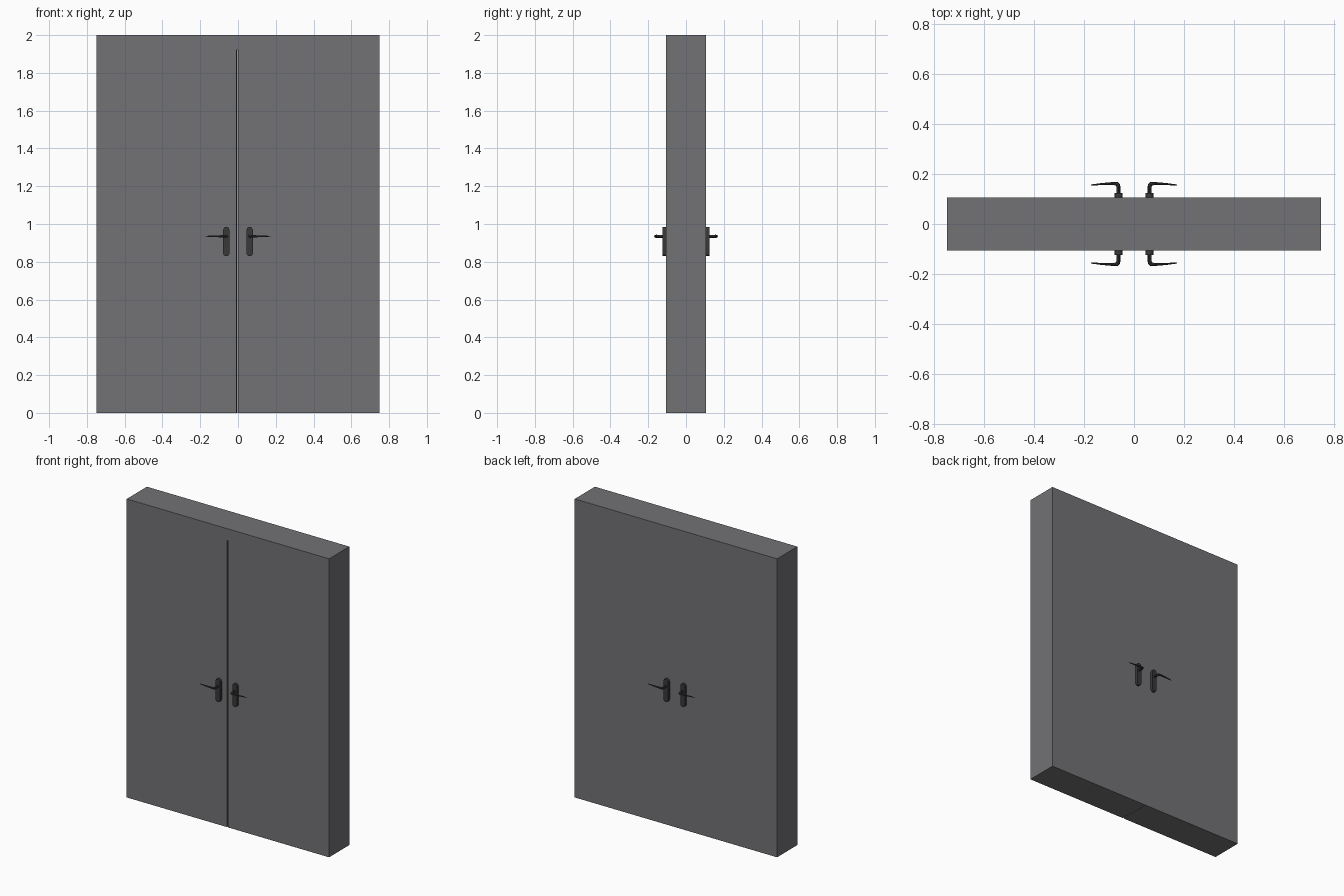
import bpy, bmesh, math
from mathutils import Vector

if "Cube" in bpy.data.objects:
    bpy.data.objects.remove(bpy.data.objects["Cube"])

D = 0.107            # half depth of the door set
OPEN_X, OPEN_Z = 0.57, 1.92


def prism(name, outline, vec, mat=None):
    """Extrude a closed outline of 3D points along vec."""
    bm = bmesh.new()
    face = bm.faces.new([bm.verts.new(p) for p in outline])
    res = bmesh.ops.extrude_face_region(bm, geom=[face])
    moved = [g for g in res["geom"] if isinstance(g, bmesh.types.BMVert)]
    bmesh.ops.translate(bm, verts=moved, vec=vec)
    bmesh.ops.recalc_face_normals(bm, faces=bm.faces)
    me = bpy.data.meshes.new(name)
    bm.to_mesh(me)
    bm.free()
    ob = bpy.data.objects.new(name, me)
    bpy.context.collection.objects.link(ob)
    if mat:
        me.materials.append(mat)
    return ob


def smooth(ob):
    bpy.ops.object.select_all(action='DESELECT')
    ob.select_set(True)
    bpy.context.view_layer.objects.active = ob
    bpy.ops.object.shade_smooth_by_angle(angle=math.radians(40))


grey = bpy.data.materials.new("door_grey")
grey.diffuse_color = (0.17, 0.17, 0.18, 1)
grey.use_nodes = True
grey.node_tree.nodes["Principled BSDF"].inputs["Base Color"].default_value = grey.diffuse_color
dark = bpy.data.materials.new("handle_dark")
dark.diffuse_color = (0.04, 0.04, 0.04, 1)
dark.use_nodes = True
dark.node_tree.nodes["Principled BSDF"].inputs["Base Color"].default_value = dark.diffuse_color

# Frame: one flush arch of two jambs and a header
arch = [(-0.75, 0), (-0.75, 2), (0.75, 2), (0.75, 0), (OPEN_X, 0),
        (OPEN_X, OPEN_Z), (-OPEN_X, OPEN_Z), (-OPEN_X, 0)]
prism("door_frame", [(x, -D, z) for x, z in arch], (0, 2 * D, 0), grey)

# Leaves: meeting edges taper so the gap is open at the front, shut at the back
MID, GAP = -0.004, 0.004
for s, side in ((-1, "left"), (1, "right")):
    plan = [(s * OPEN_X, -D), (MID + s * GAP, -D),
            (MID + s * 0.0003, D), (s * OPEN_X, D)]
    prism(side + "_leaf", [(x, y, 0) for x, y in plan], (0, 0, OPEN_Z), grey)


def handle(sx, sy, name):
    # Backplate with rounded ends
    cx, r = sx * 0.062, 0.0165
    outline = []
    for zc, a0 in ((0.968, 0), (0.846, 180)):
        for i in range(9):
            a = math.radians(a0 + i * 22.5)
            outline.append((cx + r * math.cos(a), sy * D, zc + r * math.sin(a)))
    smooth(prism(name + "_backplate", outline, (0, sy * 0.018, 0), dark))

    # Lever: stem, rounded elbow and tapering grip
    path = [(0.063, 0.11, 0.0080), (0.063, 0.151, 0.0080), (0.0645, 0.157, 0.0082),
            (0.069, 0.161, 0.0078), (0.085, 0.1625, 0.0058),
            (0.13, 0.160, 0.0042), (0.172, 0.1565, 0.0020)]
    cu = bpy.data.curves.new(name + "_lever", 'CURVE')
    cu.dimensions = '3D'
    cu.bevel_depth = 1.0
    cu.bevel_resolution = 2
    cu.use_fill_caps = True
    sp = cu.splines.new('POLY')
    sp.points.add(len(path) - 1)
    for p, (x, y, rad) in zip(sp.points, path):
        p.co = (sx * x, sy * y, 0.935, 1)
        p.radius = rad
    ob = bpy.data.objects.new(name + "_lever", cu)
    bpy.context.collection.objects.link(ob)
    cu.materials.append(dark)
    bpy.ops.object.select_all(action='DESELECT')
    ob.select_set(True)
    bpy.context.view_layer.objects.active = ob
    bpy.ops.object.convert(target='MESH')
    smooth(bpy.context.view_layer.objects.active)


# Handles on both leaves, both faces
for sx, h in ((-1, "left"), (1, "right")):
    for sy, v in ((-1, "front"), (1, "back")):
        handle(sx, sy, f"{v}_{h}")
